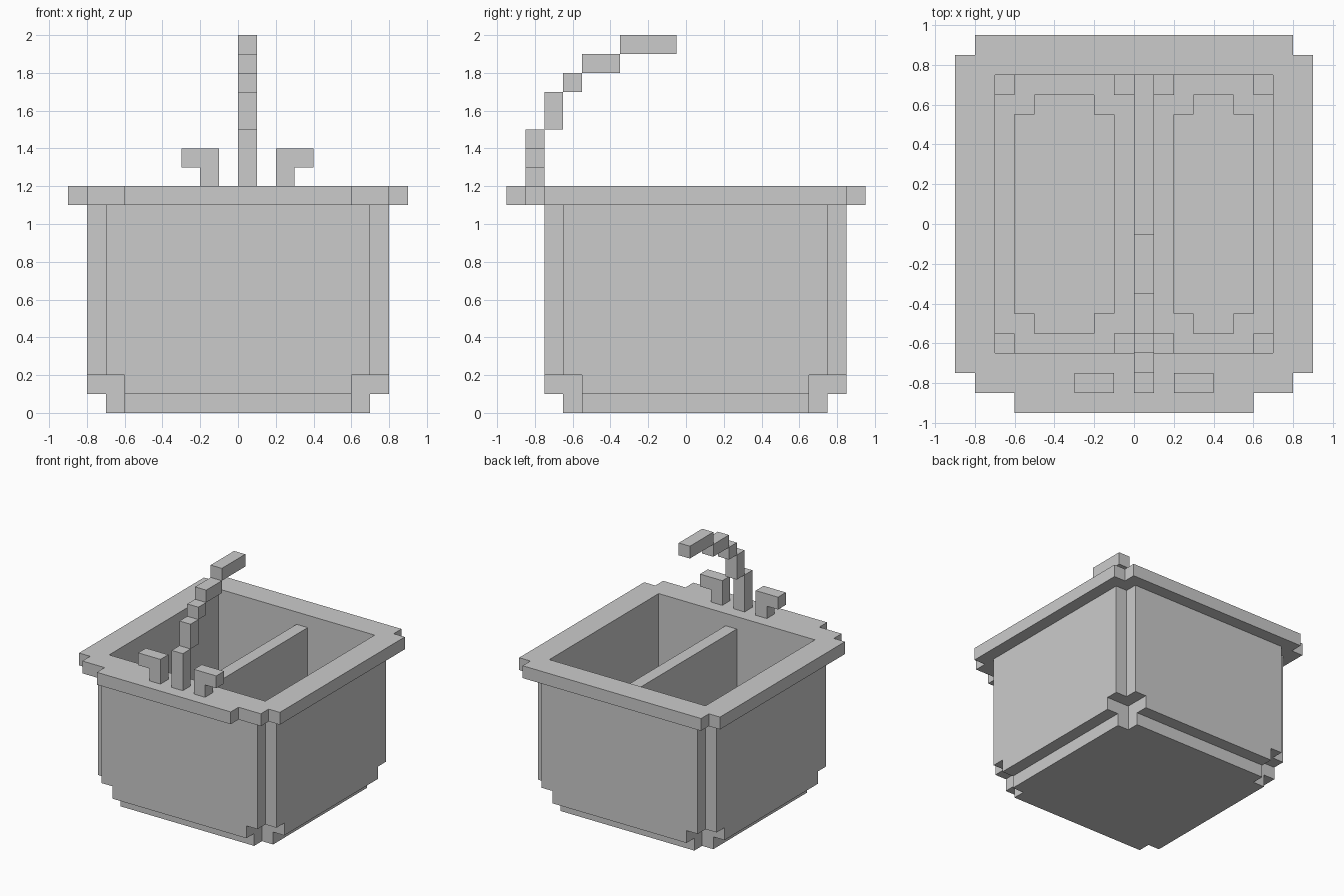
import bpy, bmesh
from itertools import product

if "Cube" in bpy.data.objects:
    bpy.data.objects.remove(bpy.data.objects["Cube"])

U = 0.1                        # block size
ORIGIN = (0.0, -0.95, 0.0)     # grid corner the blocks snap to


def cells(x0, x1, y0, y1, z0, z1):
    """Grid cells filled by a box given in scene units."""
    lo = [round((v - o) / U) for v, o in zip((x0, y0, z0), ORIGIN)]
    hi = [round((v - o) / U) for v, o in zip((x1, y1, z1), ORIGIN)]
    return set(product(*(range(a, b) for a, b in zip(lo, hi))))


def union(*boxes):
    return set().union(*(cells(*b) for b in boxes))


def notched(x0, x1, y0, y1, z0, z1, n=U):
    """Box whose four upright corners are cut away by n."""
    return union((x0 + n, x1 - n, y0, y1, z0, z1),
                 (x0, x1, y0 + n, y1 - n, z0, z1))


def build(name, part, solid):
    """Mesh the outer skin of a part, leaving out faces hidden by neighbours."""
    bm = bmesh.new()
    verts = {}

    def vert(p):
        if p not in verts:
            verts[p] = bm.verts.new([o + U * c for o, c in zip(ORIGIN, p)])
        return verts[p]

    for cell in sorted(part):
        for axis, side in product(range(3), (0, 1)):
            near = list(cell)
            near[axis] += 1 if side else -1
            if tuple(near) in solid:
                continue
            quad = []
            for b, c in ((0, 0), (1, 0), (1, 1), (0, 1)):
                p = list(cell)
                p[axis] += side
                p[(axis + 1) % 3] += b
                p[(axis + 2) % 3] += c
                quad.append(vert(tuple(p)))
            bm.faces.new(quad if side else quad[::-1])
    # merge flat areas into large faces
    bmesh.ops.dissolve_limit(bm, angle_limit=0.01, verts=bm.verts[:], edges=bm.edges[:])
    mesh = bpy.data.meshes.new(name)
    bm.to_mesh(mesh)
    bm.free()
    bpy.context.collection.objects.link(bpy.data.objects.new(name, mesh))


# Tub: stepped underside and straight walls
tub = (notched(-0.7, 0.7, -0.65, 0.75, 0, 0.1)
       | notched(-0.8, 0.8, -0.75, 0.85, 0.1, 0.2, 2 * U)
       | notched(-0.8, 0.8, -0.75, 0.85, 0.2, 1.1))

# Two bowls with rounded-off bottoms, hollowed out of the tub
for x0, x1 in ((-0.7, 0.0), (0.1, 0.7)):
    tub -= notched(x0 + U, x1 - U, -0.55, 0.65, 0.1, 0.2)
    tub -= notched(x0, x1, -0.65, 0.75, 0.2, 0.3)
    tub -= cells(x0, x1, -0.65, 0.75, 0.3, 1.1)

# Rim around the opening
rim = union((-0.9, 0.9, -0.75, 0.85, 1.1, 1.2),
            (-0.8, 0.8, -0.85, 0.95, 1.1, 1.2),
            (-0.6, 0.6, -0.95, -0.85, 1.1, 1.2))
rim -= cells(-0.7, 0.7, -0.65, 0.75, 1.1, 1.2)

# Stepped, arching spout: y and z range of each step
spout = union(*((0, 0.1, *step) for step in (
    (-0.85, -0.75, 1.2, 1.5), (-0.75, -0.65, 1.5, 1.7), (-0.65, -0.55, 1.7, 1.8),
    (-0.55, -0.35, 1.8, 1.9), (-0.35, -0.05, 1.9, 2.0))))

# Tap handles: a stem with a lever pointing outwards
left_handle = union((-0.2, -0.1, -0.85, -0.75, 1.2, 1.4),
                    (-0.3, -0.1, -0.85, -0.75, 1.3, 1.4))
right_handle = {(-c[0], c[1], c[2]) for c in left_handle}  # mirrored about the spout

parts = {"sink_tub": tub, "sink_rim": rim, "spout": spout,
         "left_handle": left_handle, "right_handle": right_handle}
solid = set().union(*parts.values())
for name, part in parts.items():
    build(name, part, solid)
